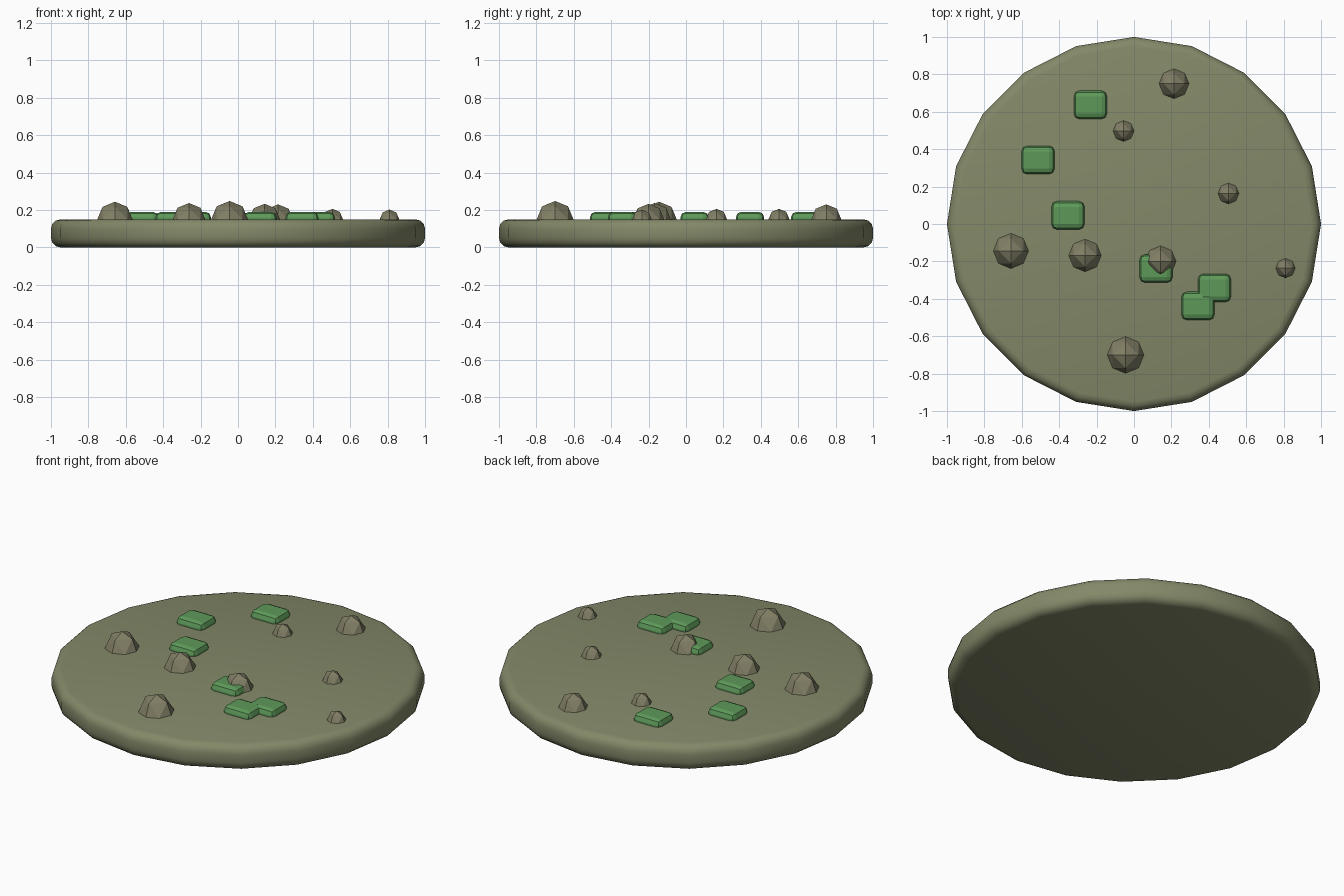
import bpy, bmesh, math
from mathutils import Vector
from itertools import combinations

if "Cube" in bpy.data.objects:
    bpy.data.objects.remove(bpy.data.objects["Cube"])


def material(name, rgb):
    m = bpy.data.materials.new(name)
    m.diffuse_color = (*rgb, 1)
    m.use_nodes = True
    m.node_tree.nodes["Principled BSDF"].inputs["Base Color"].default_value = m.diffuse_color
    return m


earth = material("earth", (0.23, 0.25, 0.14))
stone = material("stone", (0.22, 0.21, 0.13))
grass = material("grass", (0.11, 0.32, 0.10))


def add_object(name, bm, mat, loc=(0, 0, 0)):
    me = bpy.data.meshes.new(name)
    bm.to_mesh(me)
    bm.free()
    me.materials.append(mat)
    ob = bpy.data.objects.new(name, me)
    ob.location = loc
    bpy.context.collection.objects.link(ob)
    return ob


def bevel(ob, width, segments):
    mod = ob.modifiers.new("bevel", 'BEVEL')
    mod.width = width
    mod.segments = segments
    mod.limit_method = 'ANGLE'
    mod.angle_limit = math.radians(40)


# Ground disc: 20 sides with rounded rims
H = 0.15
bpy.ops.mesh.primitive_cylinder_add(vertices=20, radius=1, depth=H, location=(0, 0, H / 2))
disc = bpy.context.object
disc.name = "ground_disc"
disc.data.materials.append(earth)
bevel(disc, 0.05, 3)
bpy.ops.object.modifier_apply(modifier="bevel")
bpy.ops.object.shade_smooth_by_angle(angle=math.radians(35))

# Rocks: octahedron subdivided once onto a sphere, half sunk in the ground
axes = [Vector(s * (i == k) for i in range(3)) for k in range(3) for s in (1, -1)]
mids = [(a + b).normalized() for a, b in combinations(axes, 2) if (a + b).length > 0.1]
rocks = [(0.214, 0.75, 0.08), (-0.056, 0.497, 0.056), (0.505, 0.163, 0.056),
         (0.81, -0.236, 0.052), (0.142, -0.2, 0.083), (-0.262, -0.168, 0.087),
         (-0.658, -0.144, 0.094), (-0.045, -0.70, 0.098)]
for i, (x, y, r) in enumerate(rocks):
    bm = bmesh.new()
    for p in axes + mids:
        bm.verts.new(p * r)
    bmesh.ops.convex_hull(bm, input=bm.verts[:])
    bmesh.ops.recalc_face_normals(bm, faces=bm.faces[:])
    add_object(f"rock_{i + 1}", bm, stone, (x, y, H))

# Grass patches: low bevelled blocks
patches = [(-0.233, 0.637), (-0.513, 0.342), (-0.353, 0.046),
           (0.118, -0.238), (0.43, -0.342), (0.342, -0.438)]
for i, (x, y) in enumerate(patches):
    bm = bmesh.new()
    bmesh.ops.create_cube(bm, size=1)
    bmesh.ops.scale(bm, vec=(0.177, 0.152, 0.08), verts=bm.verts[:])
    ob = add_object(f"grass_patch_{i + 1}", bm, grass, (x, y, H))
    bevel(ob, 0.03, 2)
